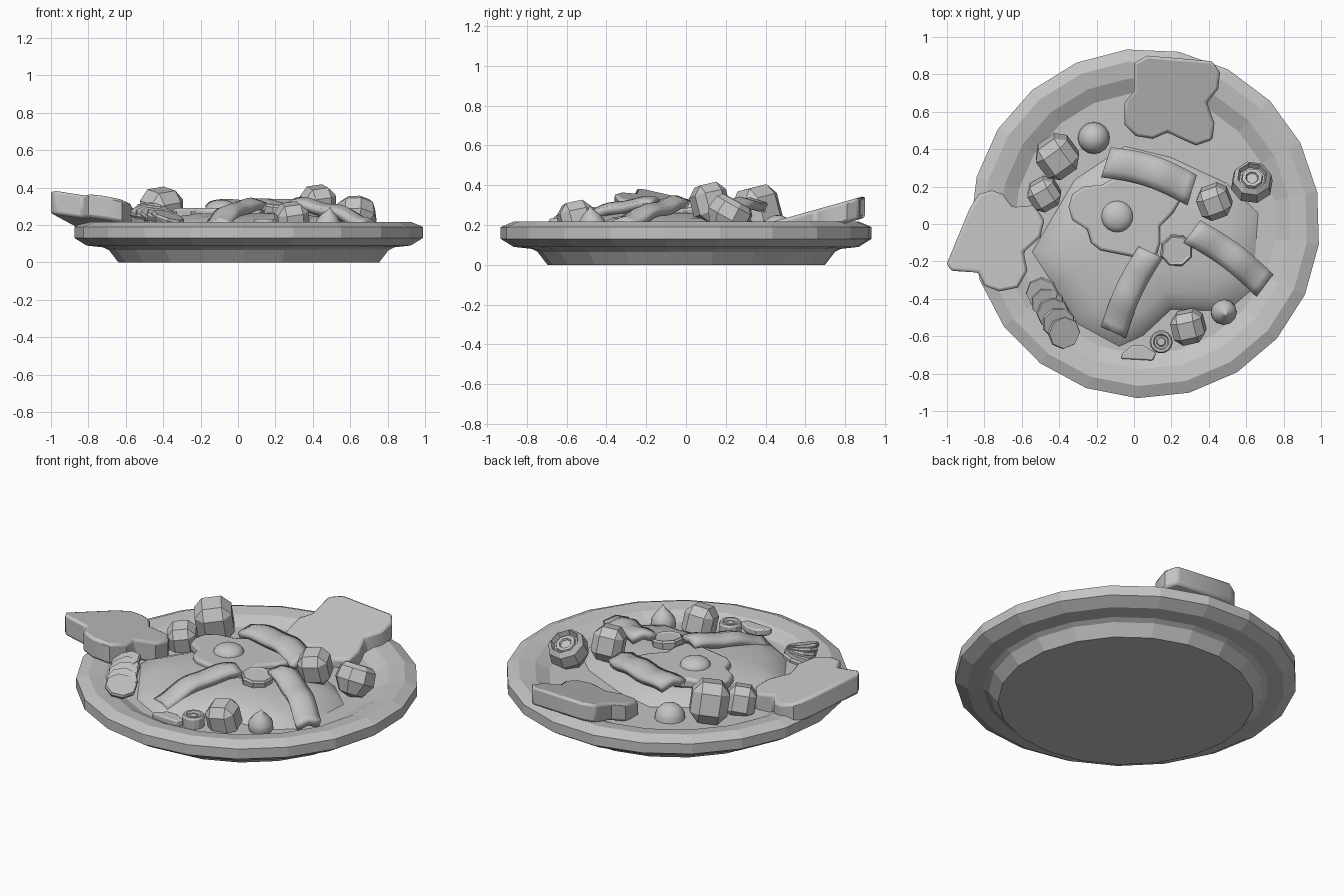
import bpy, bmesh
from math import sin, cos, pi, radians
from mathutils import Matrix, Vector, Euler

cube = bpy.data.objects.get("Cube")
if cube:
    bpy.data.objects.remove(cube)

# One flat grey for everything
grey = bpy.data.materials.new("plain_grey")
grey.use_nodes = True
grey.diffuse_color = (0.55, 0.55, 0.55, 1)
grey.node_tree.nodes["Principled BSDF"].inputs["Base Color"].default_value = grey.diffuse_color


def finish(name, bm, smooth=None, bevel=0, solid=0):
    bmesh.ops.remove_doubles(bm, verts=bm.verts, dist=0.0001)
    bmesh.ops.recalc_face_normals(bm, faces=bm.faces)
    mesh = bpy.data.meshes.new(name)
    bm.to_mesh(mesh)
    bm.free()
    mesh.materials.append(grey)
    ob = bpy.data.objects.new(name, mesh)
    bpy.context.collection.objects.link(ob)
    if solid:
        mod = ob.modifiers.new("thickness", "SOLIDIFY")
        mod.thickness = solid
        mod.offset = -1
    if bevel:
        mod = ob.modifiers.new("soft_edge", "BEVEL")
        mod.width = bevel
        mod.segments = 2
        mod.limit_method = "ANGLE"
        mod.angle_limit = radians(50)
    if smooth:
        bpy.ops.object.select_all(action="DESELECT")
        ob.select_set(True)
        bpy.context.view_layer.objects.active = ob
        bpy.ops.object.shade_smooth_by_angle(angle=radians(smooth))
    return ob


def place(x, y, z, rx=0, ry=0, rz=0):
    turn = Euler([radians(a) for a in (rx, ry, rz)]).to_matrix().to_4x4()
    return Matrix.Translation((x, y, z)) @ turn


def loft(bm, rings):
    """Skin a list of closed rings of points."""
    rows = [[bm.verts.new(p) for p in ring] for ring in rings]
    n = len(rows[0])
    for low, high in zip(rows, rows[1:]):
        for i in range(n):
            j = (i + 1) % n
            bm.faces.new((low[i], low[j], high[j], high[i]))


def lathe(name, profile, sides, matrix, smooth=None):
    bm = bmesh.new()
    turns = [2 * pi * i / sides for i in range(sides)]
    loft(bm, [[matrix @ Vector((r * cos(a), r * sin(a), z)) for a in turns]
              for r, z in profile])
    return finish(name, bm, smooth)


def slab(name, outline, top, thick, bevel):
    """Flat-cut piece with a sloping top given by a height function."""
    bm = bmesh.new()
    upper = [bm.verts.new((x, y, top(x, y))) for x, y in outline]
    lower = [bm.verts.new((x, y, top(x, y) - thick)) for x, y in outline]
    n = len(outline)
    bm.faces.new(upper)
    bm.faces.new(lower[::-1])
    for i in range(n):
        j = (i + 1) % n
        bm.faces.new((lower[i], lower[j], upper[j], upper[i]))
    return finish(name, bm, 35, bevel)


def strip(name, start, end, width, arch, bend, wave):
    """Wavy ribbon between two points, arched upward and bent sideways."""
    a, b = Vector(start), Vector(end)
    along = (b - a).normalized()
    side = Vector((-along.y, along.x, 0)).normalized()
    steps, rows = 12, []
    bm = bmesh.new()
    for i in range(steps + 1):
        t = i / steps
        mid = a.lerp(b, t) + side * bend * sin(pi * t)
        mid.z += arch * sin(pi * t) + wave * sin(4 * pi * t)
        rows.append([bm.verts.new(mid + side * width * s
                                  + Vector((0, 0, 0.012 * (1 - abs(s) * 4))))
                     for s in (-0.5, -0.25, 0, 0.25, 0.5)])
    for p, q in zip(rows, rows[1:]):
        for k in range(4):
            bm.faces.new((p[k], q[k], q[k + 1], p[k + 1]))
    return finish(name, bm, 40, 0, 0.045)


def chunk(name, half, matrix):
    """Chamfered vegetable cube."""
    bm = bmesh.new()
    bmesh.ops.create_cube(bm, size=2 * half)
    bmesh.ops.bevel(bm, geom=bm.edges[:], offset=half * 0.48, segments=1,
                    affect="EDGES", profile=0.5)
    bm.transform(matrix @ Matrix.Diagonal((1, 1, 1.12, 1)))
    return finish(name, bm)


# Plate
lathe("plate", [(0, 0), (0.70, 0), (0.75, 0.065), (0.78, 0.08), (0.87, 0.09),
                (0.935, 0.13), (0.935, 0.19), (0.87, 0.217), (0.78, 0.205),
                (0.70, 0.165), (0, 0.165)],
      21, place(0.06, 0.003, 0, rz=10.3))

# Soft mound in the middle
edge = [(-.05, .42), (-.32, .24), (-.55, -.15), (-.44, -.32), (-.3, -.54), (-.08, -.66),
        (.05, -.6), (.2, -.46), (.5, -.47), (.64, -.35), (.67, .06), (.5, .22), (.2, .36)]
bm = bmesh.new()
loft(bm, [[(0.05 + (x - 0.05) * s, -0.08 + (y + 0.08) * s, z) for x, y in edge]
          for s, z in ((1, 0.16), (0.92, 0.2), (0.75, 0.235), (0.45, 0.26), (0, 0.27))])
finish("food_mound", bm, 60)

# Fried egg
white = [(-.35, .09), (-.33, .02), (-.25, -.03), (-.23, -.1), (-.18, -.14), (-.08, -.16),
         (.02, -.18), (.12, -.17), (.14, -.1), (.14, -.01), (.21, .06), (.25, .13),
         (.19, .18), (.05, .21), (-.1, .25), (-.17, .21), (-.27, .2), (-.33, .16)]
slab("egg_white", white, lambda x, y: 0.29, 0.06, 0.015)
dome = [(0.085 * cos(t * pi / 12), 0.05 * sin(t * pi / 12)) for t in range(7)]
lathe("egg_yolk", dome, 20, place(-0.09, 0.04, 0.285), 60)

# Bread slices leaning on the rim
back = [(0, .86), (.07, .9), (.42, .87), (.46, .81), (.45, .72), (.39, .65), (.43, .54),
        (.42, .45), (.33, .42), (.24, .46), (.18, .49), (.1, .455), (.01, .47),
        (-.05, .53), (-.05, .65), (0, .71)]
slab("back_bread_slice", back, lambda x, y: 0.215 + 0.28 * (y - 0.43), 0.11, 0.015)
left = [(-1, -.21), (-.98, -.25), (-.83, -.26), (-.8, -.33), (-.72, -.36), (-.62, -.34),
        (-.57, -.25), (-.59, -.15), (-.5, -.07), (-.48, .02), (-.53, .1), (-.65, .09),
        (-.7, .16), (-.76, .18), (-.83, .16), (-.88, .08)]
slab("left_bread_slice", left,
     lambda x, y: 0.385 - 0.17 * (x + 0.98) - 0.155 * (y + 0.25), 0.125, 0.015)

# Curled strips
strip("back_strip", (-.15, .33, .315), (.31, .18, .3), 0.17, 0.02, 0.03, 0.006)
strip("front_strip", (.09, -.15, .33), (-.11, -.58, .22), 0.145, 0.03, -0.02, 0.006)
strip("right_strip", (.31, -.04, .335), (.7, -.33, .225), 0.15, 0.02, 0.02, 0.008)

# Vegetable cubes
for name, half, x, y, z, turn in (
        ("back_left_chunk", 0.103, -.41, .36, .275, 35),
        ("left_chunk", 0.08, -.48, .16, .22, 30),
        ("right_chunk", 0.085, .43, .12, .31, 20),
        ("front_chunk", 0.085, .29, -.55, .22, 12)):
    chunk(name, half, place(x, y, z, 12, -8, turn))

# Round pea half sunk in the plate
ball = [(0.085 * cos(t * pi / 12), 0.085 * sin(t * pi / 12)) for t in range(7)]
lathe("round_pea", ball, 16, place(-0.215, 0.46, 0.165), 60)

# Open cup with a ringed centre
lathe("hollow_sprout", [(0, -.1), (.07, -.08), (.115, -.01), (.105, .06), (.08, .085),
                        (.07, .055), (.06, .055), (.055, .07), (.036, .07),
                        (.03, .06), (0, .06)],
      8, place(0.63, 0.215, 0.245, -28, 8, 12))

# Small pointed bulb
lathe("pointed_bulb", [(.04, -.06), (.07, 0), (.066, .04), (.04, .075), (.012, .1), (0, .12)],
      12, place(0.48, -0.47, 0.18, 6, 6), 50)

# Small ring
lathe("small_ring", [(.06, 0), (.062, .06), (.055, .072), (.042, .072), (.036, .06),
                     (.026, .06), (.02, .066), (0, .066)],
      14, place(0.145, -0.63, 0.16))

# Fan of overlapping slices and one loose slice
coin = [(0, -.014), (.085, -.014), (.09, 0), (.085, .014), (0, .014)]
for i in range(5):
    t = i / 4
    lathe("fanned_slice_%d" % (i + 1), coin, 8,
          place(-0.49 + 0.115 * t, -0.37 - 0.21 * t, 0.275 - 0.035 * t, 16, -12, 22 * i))
lathe("loose_slice", [(0, -.03), (.085, -.03), (.09, .01), (.082, .022), (.07, .016), (0, .016)],
      8, place(0.225, -0.14, 0.285, 4, 4, 20))

# Flat scrap at the front
scrap = [(-.07, -.72), (.1, -.73), (.12, -.69), (.05, -.65), (-.01, -.65), (-.06, -.69)]
slab("front_scrap", scrap, lambda x, y: 0.215, 0.04, 0.008)
